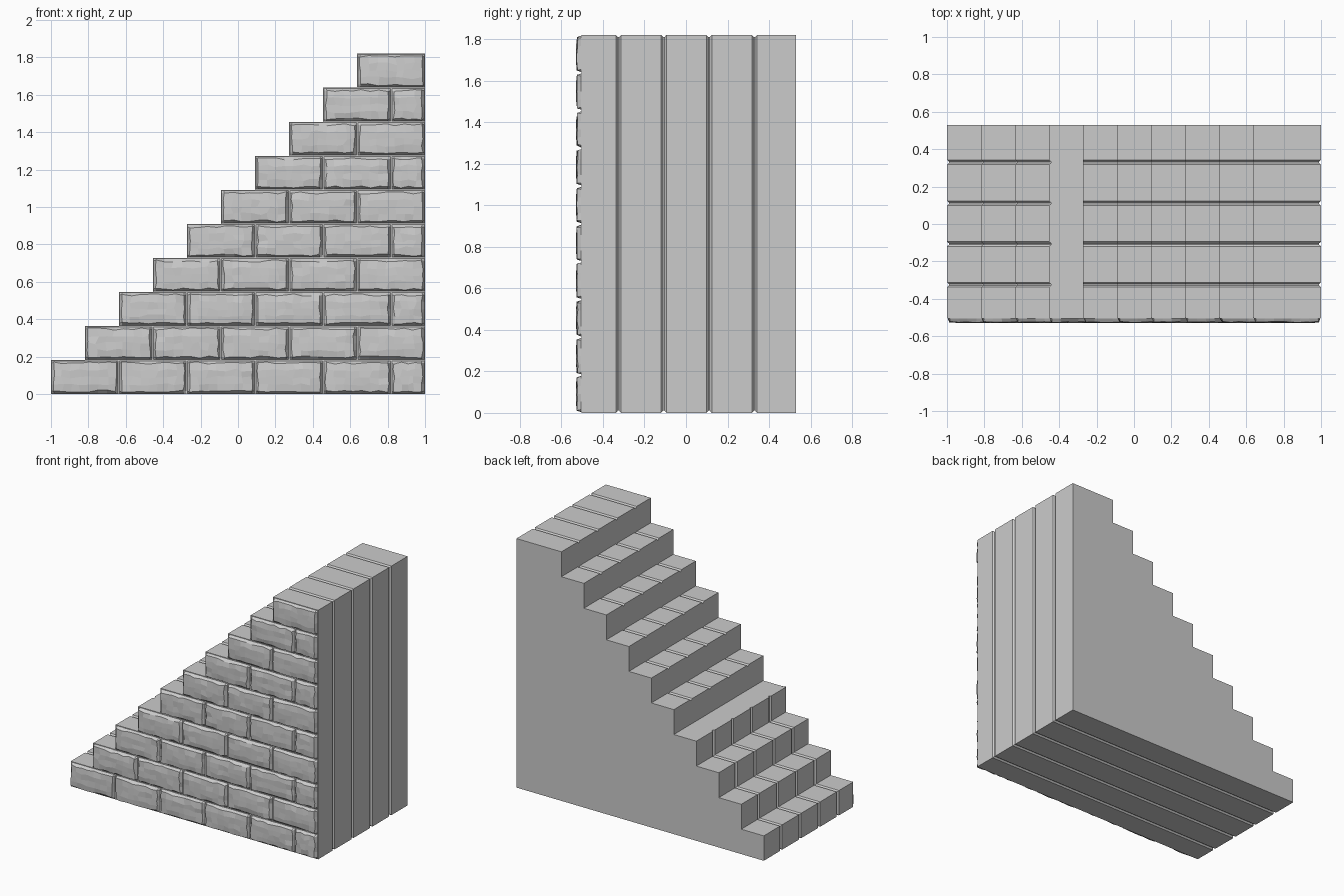
import bpy, bmesh, random

if "Cube" in bpy.data.objects:
    bpy.data.objects.remove(bpy.data.objects["Cube"])

random.seed(7)
N = 10                     # steps
RUN, RISE = 2 / 11, 0.182  # tread depth and riser height
BRICK = 2 * RUN
BODY_FRONT, BACK = -0.503, 0.53


def finish(bm, name):
    bmesh.ops.recalc_face_normals(bm, faces=bm.faces[:])
    me = bpy.data.meshes.new(name)
    bm.to_mesh(me)
    bm.free()
    ob = bpy.data.objects.new(name, me)
    bpy.context.collection.objects.link(ob)
    return ob


def stair_profile(d):
    """Stair outline in x/z, shrunk by d (upper risers and one tread stay plain)."""
    dx = [d if i < 4 else 0 for i in range(N)]
    dz = [0 if i == 3 else d for i in range(N)]
    pts = [(1 - d, d), (1 - d, N * RISE - d)]
    for i in reversed(range(N)):
        x = -1 + i * RUN + dx[i]
        pts.append((x, (i + 1) * RISE - dz[i]))
        pts.append((x, i * RISE - dz[i - 1] if i else d))
    return pts


# Stair body: stepped outline carried along y with V grooves between slabs
bm = bmesh.new()
stations = [(BODY_FRONT, 0)]
for g in (-0.325, -0.107, 0.111, 0.33):
    stations += [(g - 0.013, 0), (g - 0.003, 0.011), (g + 0.003, 0.011), (g + 0.013, 0)]
stations.append((BACK, 0))
rings = [[bm.verts.new((x, y, z)) for x, z in stair_profile(d)] for y, d in stations]
for a, b in zip(rings, rings[1:]):
    for k in range(len(a)):
        m = (k + 1) % len(a)
        bm.faces.new((a[k], a[m], b[m], b[k]))
bm.faces.new(rings[0])
bm.faces.new(rings[-1])
finish(bm, "stair_body")


def add_brick(bm, x0, x1, z0, z1):
    """Rough-hewn brick face: chipped sloping rim around an uneven front."""
    gap, rim = 0.004, 0.016
    n = 8 if x1 - x0 > 0.3 else 5
    m = 5
    j = random.uniform

    def spread(a, b, count):
        inner = [a + rim + (b - a - 2 * rim) * t / (count - 1) for t in range(count)]
        return [a + gap] + inner + [b - gap]

    xs, zs = spread(x0, x1, n), spread(z0, z1, m)
    grid = []
    for r, z in enumerate(zs):
        row = []
        for c, x in enumerate(xs):
            edge = r in (0, m + 1) or c in (0, n + 1)
            lip = not edge and (r in (1, m) or c in (1, n))
            if edge:
                p = (x, BODY_FRONT - 0.002, z)
            elif lip:
                p = (x + j(-.005, .005), j(-.527, -.520), z + j(-.006, .006))
            else:
                p = (x + j(-.012, .012), j(-.530, -.526), z + j(-.008, .008))
            row.append(bm.verts.new(p))
        grid.append(row)
    for r in range(m + 1):
        for c in range(n + 1):
            bm.faces.new((grid[r][c], grid[r][c + 1], grid[r + 1][c + 1], grid[r + 1][c]))
    # short side walls running back into the body
    loop = (grid[0] + [row[-1] for row in grid[1:]] + grid[-1][-2::-1]
            + [row[0] for row in grid[-2:0:-1]])
    back = [bm.verts.new((v.co.x, BODY_FRONT + 0.004, v.co.z)) for v in loop]
    for k in range(len(loop)):
        q = (k + 1) % len(loop)
        bm.faces.new((loop[k], loop[q], back[q], back[k]))


# Front brickwork: each course starts at its own step, half brick at the right if needed
bm = bmesh.new()
for i in range(N):
    x = -1 + i * RUN
    while x < 0.99:
        end = min(x + BRICK, 1)
        add_brick(bm, x, end, i * RISE, (i + 1) * RISE)
        x = end
finish(bm, "front_bricks")
